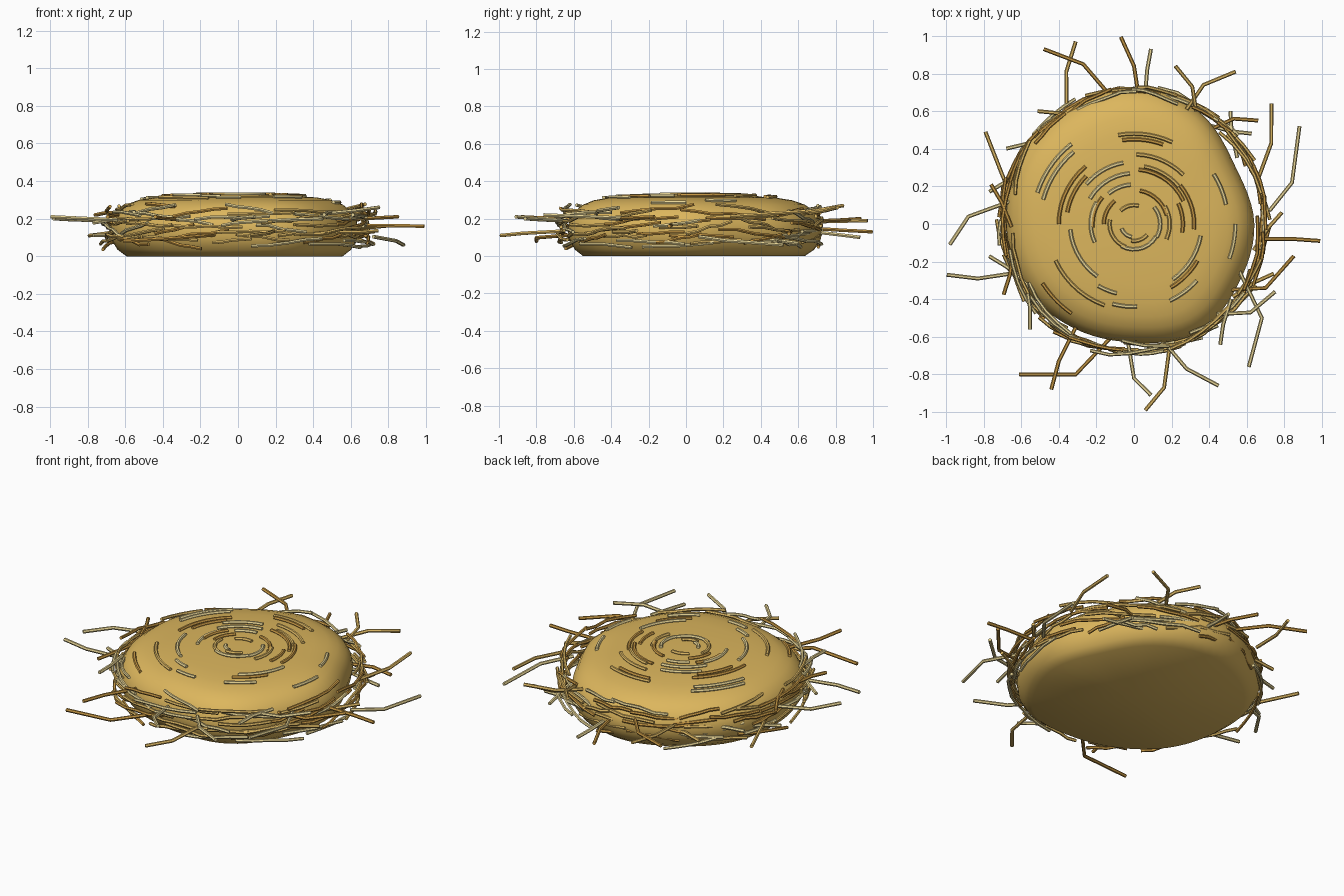
import bpy, bmesh, math, random
from mathutils import Vector

if "Cube" in bpy.data.objects:
    bpy.data.objects.remove(bpy.data.objects["Cube"])

random.seed(11)


def material(name, rgb):
    m = bpy.data.materials.new(name)
    m.diffuse_color = (*rgb, 1)
    m.use_nodes = True
    m.node_tree.nodes["Principled BSDF"].inputs["Base Color"].default_value = m.diffuse_color
    return m


BODY = material("straw_bed", (0.72, 0.47, 0.11))
STRAW = [material("straw_brown", (0.58, 0.32, 0.06)),
         material("straw_gold", (0.74, 0.49, 0.13)),
         material("straw_pale", (0.80, 0.66, 0.30))]

# Lumpy outline: one radius per 30 degrees, smoothly joined
RADII = [0.64, 0.62, 0.69, 0.73, 0.71, 0.71, 0.68, 0.67, 0.64, 0.63, 0.67, 0.64]


def outline(a):
    f = (a / math.tau * 12) % 12
    i, t = int(f), f % 1
    p0, p1, p2, p3 = (RADII[(i + k) % 12] for k in (-1, 0, 1, 2))
    return 0.5 * (2 * p1 + (p2 - p0) * t + (2 * p0 - 5 * p1 + 4 * p2 - p3) * t * t
                  + (3 * p1 - p0 - 3 * p2 + p3) * t ** 3)


# Cushion profile: (fraction of outline radius, height)
PROFILE = [(0.25, 0.325), (0.5, 0.32), (0.66, 0.312), (0.78, 0.298), (0.87, 0.275),
           (0.94, 0.24), (0.985, 0.19), (1.0, 0.14), (0.985, 0.085), (0.94, 0.035), (0.87, 0.0)]


def top_height(x, y):
    f = math.hypot(x, y) / outline(math.atan2(y, x))
    if f <= PROFILE[0][0]:
        return 0.327 - 0.002 * f / PROFILE[0][0]
    for (f0, z0), (f1, z1) in zip(PROFILE, PROFILE[1:]):
        if f <= f1:
            return z0 + (z1 - z0) * (f - f0) / (f1 - f0)
    return 0.14


# Main straw cushion
bm = bmesh.new()
N = 72
rings = []
for f, z in PROFILE:
    ring = []
    for k in range(N):
        a = math.tau * k / N
        r = f * outline(a)
        ring.append(bm.verts.new((r * math.cos(a), r * math.sin(a), z)))
    rings.append(ring)
for A, B in zip(rings, rings[1:]):
    for k in range(N):
        bm.faces.new((A[k], B[k], B[(k + 1) % N], A[(k + 1) % N]))
for z, ring, flip in ((0.327, rings[0], False), (0.0, rings[-1], True)):
    hub = bm.verts.new((0, 0, z))
    for k in range(N):
        pair = (ring[k], ring[(k + 1) % N])
        bm.faces.new((hub, *(pair[::-1] if flip else pair)))
mesh = bpy.data.meshes.new("nest_cushion")
bm.to_mesh(mesh)
bm.free()
mesh.materials.append(BODY)
cushion = bpy.data.objects.new("nest_cushion", mesh)
bpy.context.collection.objects.link(cushion)
bpy.context.view_layer.objects.active = cushion
cushion.select_set(True)
bpy.ops.object.shade_smooth_by_angle(angle=math.radians(60))


def straw_group(name, paths, depth):
    """Tubes along all paths, as one mesh with a random straw tint each."""
    curve = bpy.data.curves.new(name, 'CURVE')
    curve.dimensions = '3D'
    curve.bevel_depth = depth
    curve.bevel_resolution = 1
    curve.use_fill_caps = True
    for m in STRAW:
        curve.materials.append(m)
    for path in paths:
        s = curve.splines.new('POLY')
        s.points.add(len(path) - 1)
        for p, co in zip(s.points, path):
            p.co = (*co, 1)
        s.material_index = random.randrange(3)
    ob = bpy.data.objects.new(name, curve)
    bpy.context.collection.objects.link(ob)
    bpy.ops.object.select_all(action='DESELECT')
    ob.select_set(True)
    bpy.context.view_layer.objects.active = ob
    bpy.ops.object.convert(target='MESH')
    bpy.ops.object.shade_smooth_by_angle(angle=math.radians(50))


# Coiled straws on top: (radius, start degrees, end degrees)
ARCS = [(.10, 75, 135), (.07, 200, 260), (.09, 260, 320), (.13, 170, 250), (.135, 240, 330),
        (.14, -30, 40), (.18, 15, 80), (.22, 140, 185), (.21, 95, 130), (.19, -25, 30),
        (.23, 150, 205), (.27, 95, 150), (.29, 25, 85), (.32, -5, 40), (.31, 40, 80),
        (.37, 45, 88), (.40, 130, 180), (.36, 135, 170), (.34, 185, 235), (.38, 240, 256),
        (.36, 305, 350), (.39, 300, 330), (.44, 255, 272), (.46, 205, 250), (.48, 65, 100),
        (.54, 128, 162), (.50, 130, 165), (.50, 12, 32), (.54, 340, 360), (.58, 213, 235),
        (.45, 295, 318), (.26, -10, 25), (.33, 100, 140), (.45, 70, 98), (.16, 130, 180)]
coils = []
for r, a0, a1 in ARCS:
    path = []
    for k in range(8):
        a = math.radians(a0 + (a1 - a0) * k / 7)
        x, y = r * math.cos(a), r * math.sin(a)
        path.append((x, y, top_height(x, y) + 0.005))
    coils.append(path)
straw_group("top_coil_straws", coils, 0.0105)

# Straws wound around the rim
wound = []
for i in range(100):
    a = math.tau * i / 100 + random.uniform(-0.1, 0.1)
    span = random.uniform(0.3, 0.6)
    z = 0.06 + 0.2 * (i * 0.618 % 1)
    dz = random.uniform(-0.03, 0.03)
    lean = random.uniform(-0.05, 0.05)
    base = 0.697 - max(0, z - 0.2) * 0.4 + random.uniform(-0.015, 0.015)
    path = []
    for k in range(5):
        t = k / 4 - 0.5
        b = a + span * t
        r = base + lean * t + random.uniform(-0.006, 0.006)
        h = max(0.02, z + dz * t * 2 + random.uniform(-0.007, 0.007))
        path.append((r * math.cos(b), 0.015 + r * math.sin(b), h))
    wound.append(path)
straw_group("rim_straws", wound, 0.0095)

# Bent loose straws: tip, bend, root (x, y each), then height of the tip
LOOSE = [(-.48, .93, -.27, .85, -.15, .71, .20), (-.31, .97, -.36, .81, -.36, .64, .19),
         (-.07, .995, 0, .84, .02, .71, .13), (.09, .93, .07, .82, .06, .70, .10),
         (.22, .84, .31, .73, .33, .60, .27), (.54, .81, .37, .74, .28, .61, .26),
         (.66, .55, .53, .56, .40, .50, .12), (.73, .64, .73, .43, .66, .24, .24),
         (.88, .52, .84, .22, .72, .07, .06), (.99, -.09, .85, -.08, .68, -.08, .16),
         (.85, -.17, .70, -.34, .52, -.35, .21), (.75, -.36, .62, -.47, .44, -.48, .26),
         (.61, -.76, .68, -.50, .56, -.25, .22), (.45, -.86, .28, -.77, .17, -.64, .20),
         (.06, -.99, .16, -.87, .19, -.65, .11), (.09, -.91, 0, -.82, -.03, -.64, .21),
         (-.61, -.80, -.31, -.80, -.10, -.58, .08), (-.44, -.88, -.40, -.73, -.31, -.55, .21),
         (-.995, -.27, -.83, -.29, -.63, -.26, .21), (-.98, -.11, -.88, .04, -.66, .12, .20),
         (-.79, .49, -.70, .26, -.63, .10, .11)]
loose = []
for x0, y0, x1, y1, x2, y2, z in LOOSE:
    root = z + (0.17 - z) * 0.4
    loose.append([(x0, y0, z), (x1, y1, (z + root) / 2), (x2, y2, root)])
# Short ends poking out sideways: (angle in degrees, side)
for deg, turn in ((352, 1), (37, 1), (50, -1), (118, 1), (137, 1), (155, 1), (177, -1),
                  (196, 1), (205, -1), (213, 1), (318, -1), (328, 1)):
    a = math.radians(deg)
    out = Vector((math.cos(a), math.sin(a), 0))
    side = Vector((-out.y, out.x, 0)) * turn
    z = Vector((0, 0, random.uniform(0.05, 0.24)))
    loose.append([out * 0.65 - side * 0.05 + z, out * 0.71 + side * 0.08 + z,
                  out * 0.77 + side * 0.17 + z + Vector((0, 0, random.uniform(-.02, .02)))])
straw_group("loose_straws", loose, 0.0105)
